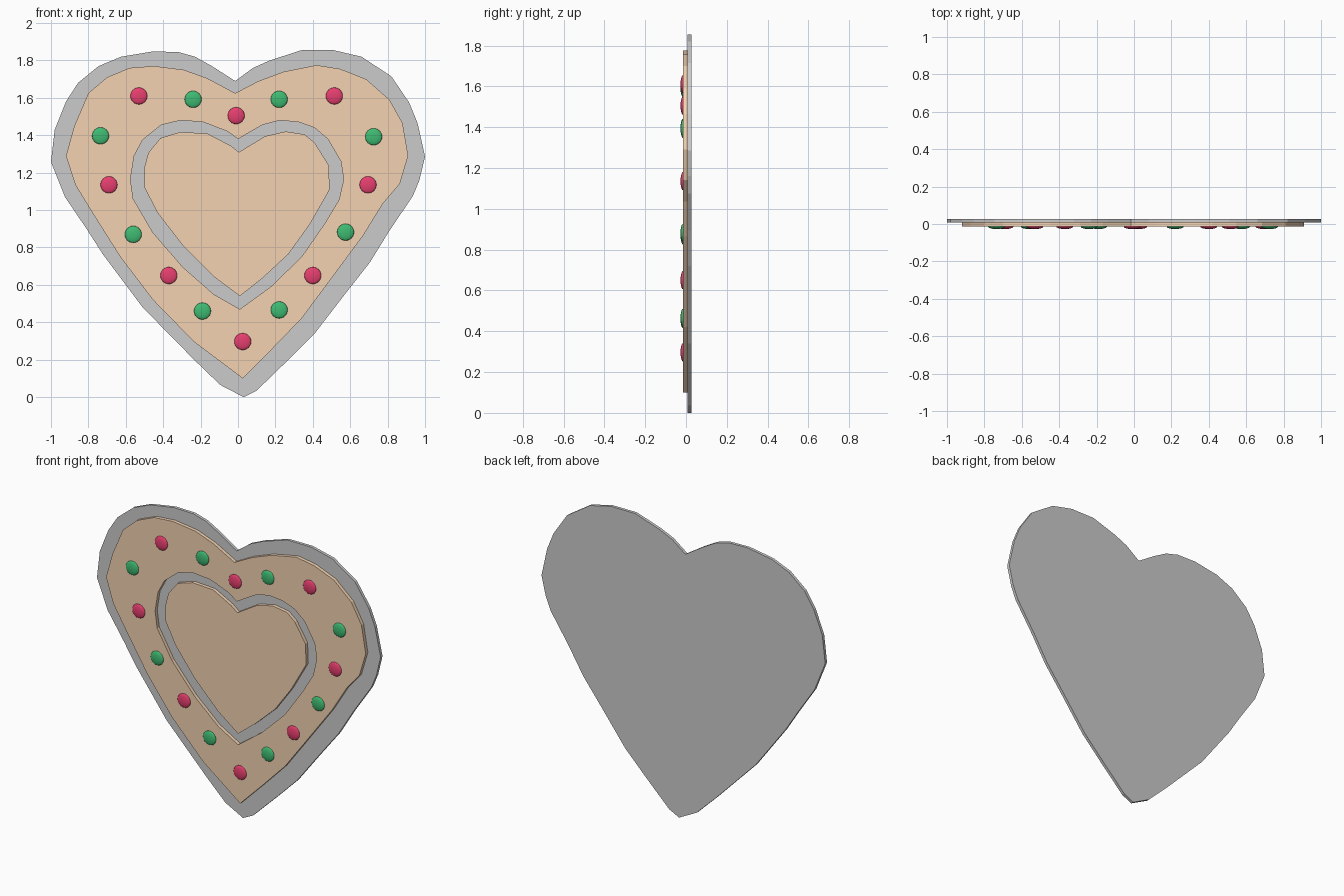
import bpy, math

# Outlines (x, z), counter-clockwise from the bottom tip
PLATE = [(.03, 0), (.10, .035), (.27, .20), (.41, .34), (.56, .535), (.705, .72), (.81, .89),
         (.935, 1.075), (.97, 1.16), (1, 1.285), (.96, 1.465), (.915, 1.575), (.82, 1.715),
         (.66, 1.82), (.51, 1.855), (.34, 1.855), (.17, 1.80), (.08, 1.76), (-.015, 1.69),
         (-.14, 1.77), (-.23, 1.82), (-.32, 1.845), (-.455, 1.848), (-.625, 1.82),
         (-.745, 1.77), (-.855, 1.68), (-.92, 1.58), (-.98, 1.43), (-1, 1.257),
         (-.925, 1.07), (-.81, .90), (-.72, .76), (-.51, .48), (-.235, .20), (-.095, .065)]
ICING = [(.025, .10), (.18, .255), (.34, .42), (.50, .635), (.67, .865), (.775, 1.035),
         (.865, 1.14), (.91, 1.29), (.88, 1.465), (.81, 1.59), (.685, 1.70), (.545, 1.755),
         (.42, 1.775), (.245, 1.74), (.11, 1.69), (-.015, 1.625), (-.165, 1.705),
         (-.29, 1.75), (-.45, 1.77), (-.58, 1.76), (-.70, 1.71), (-.80, 1.625),
         (-.875, 1.45), (-.92, 1.29), (-.87, 1.135), (-.775, .98), (-.63, .75),
         (-.455, .52), (-.235, .295)]
HOLE = [(.01, .47), (.175, .59), (.34, .75), (.465, .93), (.54, 1.055), (.565, 1.165),
        (.55, 1.26), (.48, 1.38), (.41, 1.44), (.325, 1.47), (.225, 1.48), (.13, 1.455),
        (0, 1.38), (-.055, 1.42), (-.185, 1.47), (-.305, 1.48), (-.41, 1.455),
        (-.51, 1.375), (-.555, 1.29), (-.575, 1.165), (-.56, 1.06), (-.455, .88),
        (-.295, .695), (-.13, .55)]
CENTRE = [(.01, .54), (.13, .635), (.27, .765), (.385, .925), (.465, 1.065), (.49, 1.11),
          (.485, 1.24), (.41, 1.36), (.355, 1.405), (.255, 1.42), (.145, 1.395),
          (.005, 1.31), (-.04, 1.345), (-.165, 1.41), (-.31, 1.417), (-.415, 1.385),
          (-.48, 1.305), (-.50, 1.23), (-.50, 1.12), (-.43, .985), (-.295, .81), (-.13, .645)]


def material(name, rgb):
    m = bpy.data.materials.new(name)
    m.diffuse_color = (*rgb, 1)
    return m


def slab(name, outlines, y_front, y_back, mat=None):
    """Filled flat-sided slab; further outlines become holes."""
    cu = bpy.data.curves.new(name, 'CURVE')
    cu.dimensions, cu.fill_mode = '2D', 'BOTH'
    cu.extrude = (y_back - y_front) / 2
    for pts in outlines:
        sp = cu.splines.new('POLY')
        sp.points.add(len(pts) - 1)
        for p, (x, z) in zip(sp.points, pts):
            p.co = (x, z, 0, 1)
        sp.use_cyclic_u = True
    ob = bpy.data.objects.new(name, cu)
    bpy.context.collection.objects.link(ob)
    ob.location.y = (y_front + y_back) / 2
    ob.rotation_euler.x = math.pi / 2
    bpy.ops.object.select_all(action='DESELECT')
    ob.select_set(True)
    bpy.context.view_layer.objects.active = ob
    bpy.ops.object.convert(target='MESH')
    ob = bpy.context.object
    for f in ob.data.polygons:
        f.use_smooth = False
    if mat:
        ob.data.materials.clear()
        ob.data.materials.append(mat)


brown = material("biscuit_brown", (.90, .65, .44))
red = material("candy_red", (.80, .05, .16))
green = material("candy_green", (.05, .50, .17))

# Grey backing and the brown layer: a border ring plus a centre heart
slab("backing_heart", [PLATE], .008, .027)
slab("border_heart", [ICING, HOLE], -.014, .008, brown)
slab("centre_heart", [CENTRE], -.014, .008, brown)

# Flattened round candies
REDS = [(-.53, 1.61), (.515, 1.61), (-.01, 1.505), (-.69, 1.135), (.695, 1.135),
        (-.37, .65), (.40, .65), (.025, .297)]
GREENS = [(-.24, 1.592), (.22, 1.592), (-.735, 1.397), (.725, 1.392), (-.56, .87),
          (.575, .882), (-.19, .46), (.22, .466)]
for label, spots, mat in (("red_candy", REDS, red), ("green_candy", GREENS, green)):
    for x, z in spots:
        bpy.ops.mesh.primitive_uv_sphere_add(segments=24, ring_count=12, radius=.045,
                                             location=(x, -.014, z),
                                             rotation=(math.pi / 2, 0, 0))
        ob = bpy.context.object
        ob.name = label
        ob.scale.z = .013 / .045
        ob.data.materials.append(mat)
        bpy.ops.object.shade_smooth()
